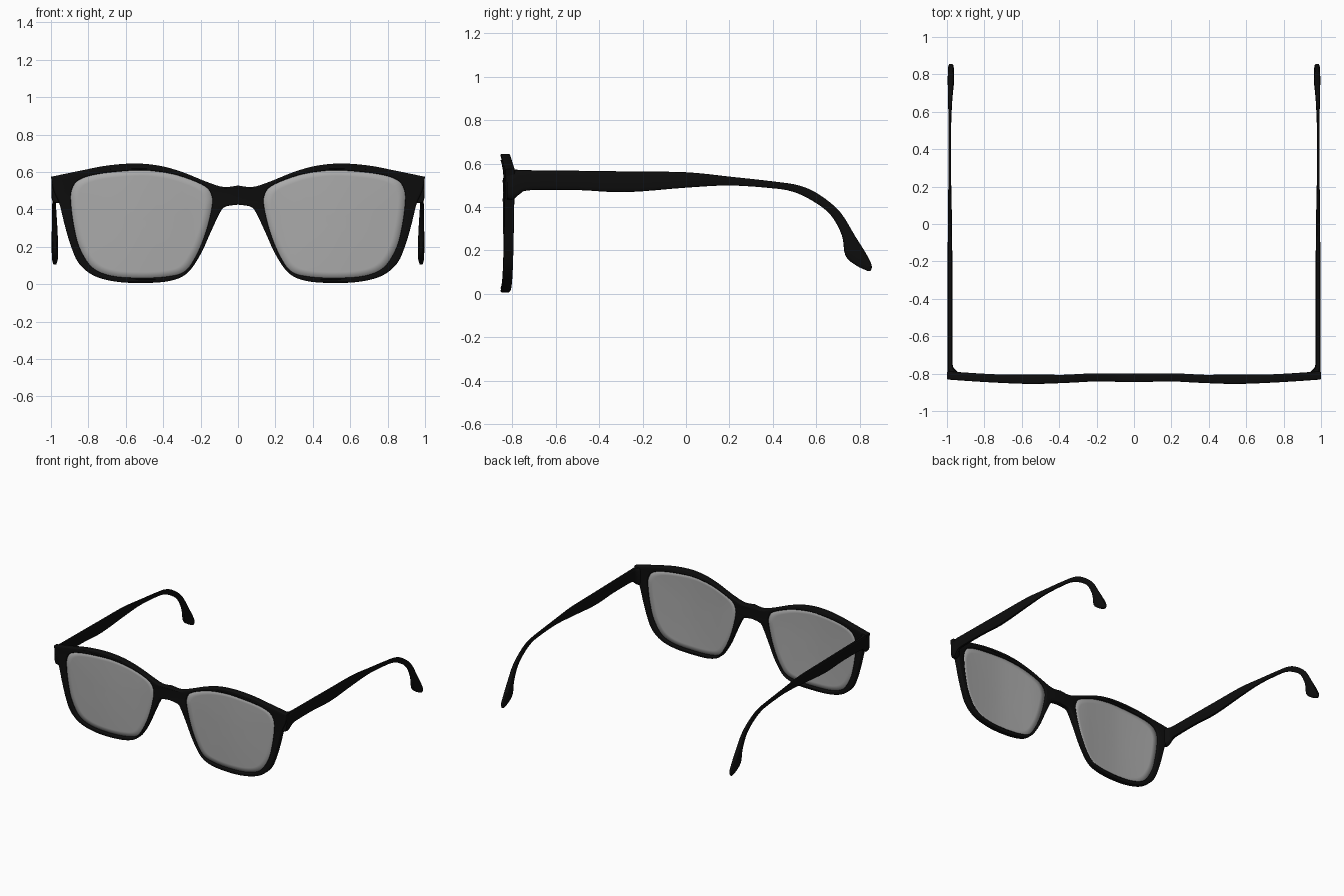
import bpy, bmesh, math
from mathutils import Vector

if "Cube" in bpy.data.objects:
    bpy.data.objects.remove(bpy.data.objects["Cube"])


def smooth(pts, n=6, closed=False):
    """Catmull-Rom interpolation through points of any dimension."""
    p = [Vector(q) for q in pts]
    m = len(p)
    get = (lambda i: p[i % m]) if closed else (lambda i: p[max(0, min(m - 1, i))])
    out = []
    for i in range(m if closed else m - 1):
        a, b, c, d = (get(i + k) for k in (-1, 0, 1, 2))
        for k in range(n):
            t = k / n
            out.append(0.5 * (2 * b + (c - a) * t + (2 * a - 5 * b + 4 * c - d) * t * t
                              + (3 * b - a - 3 * c + d) * t ** 3))
    return out if closed else out + [p[-1]]


def material(name, rgba):
    m = bpy.data.materials.new(name)
    m.diffuse_color = rgba
    m.use_nodes = True
    m.node_tree.nodes["Principled BSDF"].inputs["Base Color"].default_value = m.diffuse_color
    return m


def finish(ob, mat, angle=40):
    ob.data.materials.clear()
    ob.data.materials.append(mat)
    bpy.ops.object.select_all(action='DESELECT')
    ob.select_set(True)
    bpy.context.view_layer.objects.active = ob
    bpy.ops.object.shade_smooth_by_angle(angle=math.radians(angle))


def mesh_object(name, bm):
    bmesh.ops.recalc_face_normals(bm, faces=bm.faces)
    me = bpy.data.meshes.new(name)
    bm.to_mesh(me)
    bm.free()
    ob = bpy.data.objects.new(name, me)
    bpy.context.collection.objects.link(ob)
    return ob


# gentle wave of the front seen from above
WAVE = smooth([(0, -.824), (.2, -.820), (.35, -.827), (.55, -.833), (.78, -.824), (1.02, -.808)], 8)


def front_y(x):
    x = abs(x)
    for a, b in zip(WAVE, WAVE[1:]):
        if x <= b.x:
            return a.y + (b.y - a.y) * (x - a.x) / (b.x - a.x)
    return WAVE[-1].y


black = material("black_acetate", (.004, .004, .004, 1))
glass = material("grey_glass", (.4, .4, .4, .6))

# outlines of the right half, x and z
top = smooth([(0, .527), (.08, .52), (.17, .548), (.3, .6), (.42, .633), (.55, .645),
              (.7, .634), (.85, .605), (1.0, .574)])
low = smooth([(1.0, .574), (.985, .5), (.955, .43), (.925, .31), (.892, .2), (.85, .11), (.77, .045),
              (.65, .013), (.5, .006), (.36, .018), (.27, .06), (.2, .16), (.145, .28),
              (.1, .375), (.07, .413), (0, .425)])
half = top + low[1:]
outer = half + [Vector((-p.x, p.y)) for p in half[-2:0:-1]]
hole = smooth([(.55, .608), (.74, .59), (.85, .557), (.89, .5), (.892, .42), (.875, .3), (.845, .19),
               (.78, .09), (.68, .045), (.53, .033), (.38, .04), (.285, .068), (.225, .15),
               (.175, .27), (.142, .4), (.14, .47), (.18, .525), (.31, .578), (.43, .602)], 5, True)

# front frame: filled outline with two lens openings, then bent
cu = bpy.data.curves.new("front_frame", 'CURVE')
cu.dimensions, cu.fill_mode = '2D', 'BOTH'
cu.extrude, cu.bevel_depth, cu.bevel_resolution, cu.offset = .014, .008, 2, -.008
for loop in (outer, hole, [Vector((-p.x, p.y)) for p in hole]):
    sp = cu.splines.new('POLY')
    sp.points.add(len(loop) - 1)
    for q, p in zip(sp.points, loop):
        q.co = (p.x, p.y, 0, 1)
    sp.use_cyclic_u = True
frame = bpy.data.objects.new("front_frame", cu)
bpy.context.collection.objects.link(frame)
frame.select_set(True)
bpy.context.view_layer.objects.active = frame
bpy.ops.object.convert(target='MESH')
frame = bpy.context.view_layer.objects.active
bm = bmesh.new()
bm.from_mesh(frame.data)
bmesh.ops.remove_doubles(bm, verts=bm.verts, dist=.0001)
for v in bm.verts:
    x, z, d = v.co
    v.co = (x, front_y(x) - d, z)
bmesh.ops.recalc_face_normals(bm, faces=bm.faces)
bm.to_mesh(frame.data)
bm.free()
finish(frame, black)

# lenses: concentric rings inside the opening, slightly domed
bm = bmesh.new()
c = Vector((.53, .33))
RINGS = 8


def lens_vert(p, s):
    q = c + (p - c) * s
    edge = front_y(q.x)
    return bm.verts.new((q.x, edge - .004 * (1 - s * s), q.y))


rings = [[lens_vert(p, 1.02 * k / RINGS) for p in hole] for k in range(1, RINGS + 1)]
mid = lens_vert(c, 0)
n = len(hole)
for i in range(n):
    j = (i + 1) % n
    bm.faces.new((mid, rings[0][i], rings[0][j]))
    for a, b in zip(rings, rings[1:]):
        bm.faces.new((a[i], b[i], b[j], a[j]))
lens = mesh_object("lenses", bm)
sol = lens.modifiers.new("thickness", 'SOLIDIFY')
sol.thickness, sol.offset = .008, 0
lens.modifiers.new("mirror", 'MIRROR').use_mirror_merge = False
finish(lens, glass)

# temple arms: upper y, upper z, lower y, lower z, inner x, outer x
stations = smooth_in = [
    (-.825, .570, -.825, .435, .930, .996), (-.795, .572, -.795, .435, .940, .998),
    (-.765, .571, -.765, .460, .966, .998), (-.70, .569, -.72, .477, .970, .998),
    (-.50, .567, -.50, .478, .971, .997), (-.28, .564, -.28, .468, .971, .997),
    (0, .560, 0, .489, .973, .995), (.20, .540, .20, .499, .977, .993),
    (.40, .518, .39, .487, .979, .993), (.525, .498, .49, .471, .978, .993),
    (.617, .455, .58, .430, .975, .993), (.71, .377, .665, .365, .970, .994),
    (.78, .265, .718, .270, .964, .996), (.83, .185, .735, .175, .962, .996),
    (.856, .130, .785, .130, .964, .994), (.850, .105, .835, .106, .972, .987)]
SIDES = 16
bm = bmesh.new()
loops = []
for uy, uz, ly, lz, xi, xo in smooth([Vector(s) for s in stations], 4):
    up, lo = Vector((0, uy, uz)), Vector((0, ly, lz))
    m, h = (up + lo) / 2, (up - lo) / 2
    ring = []
    for k in range(SIDES):
        a = 2 * math.pi * k / SIDES
        ca, sa = (math.copysign(abs(f) ** .55, f) for f in (math.cos(a), math.sin(a)))
        q = m + h * sa
        ring.append(bm.verts.new(((xi + xo) / 2 + (xo - xi) / 2 * ca, q.y, q.z)))
    loops.append(ring)
for a, b in zip(loops, loops[1:]):
    for k in range(SIDES):
        j = (k + 1) % SIDES
        bm.faces.new((a[k], a[j], b[j], b[k]))
bm.faces.new(loops[0])
bm.faces.new(loops[-1])
arms = mesh_object("temple_arms", bm)
arms.modifiers.new("mirror", 'MIRROR').use_mirror_merge = False
finish(arms, black)
